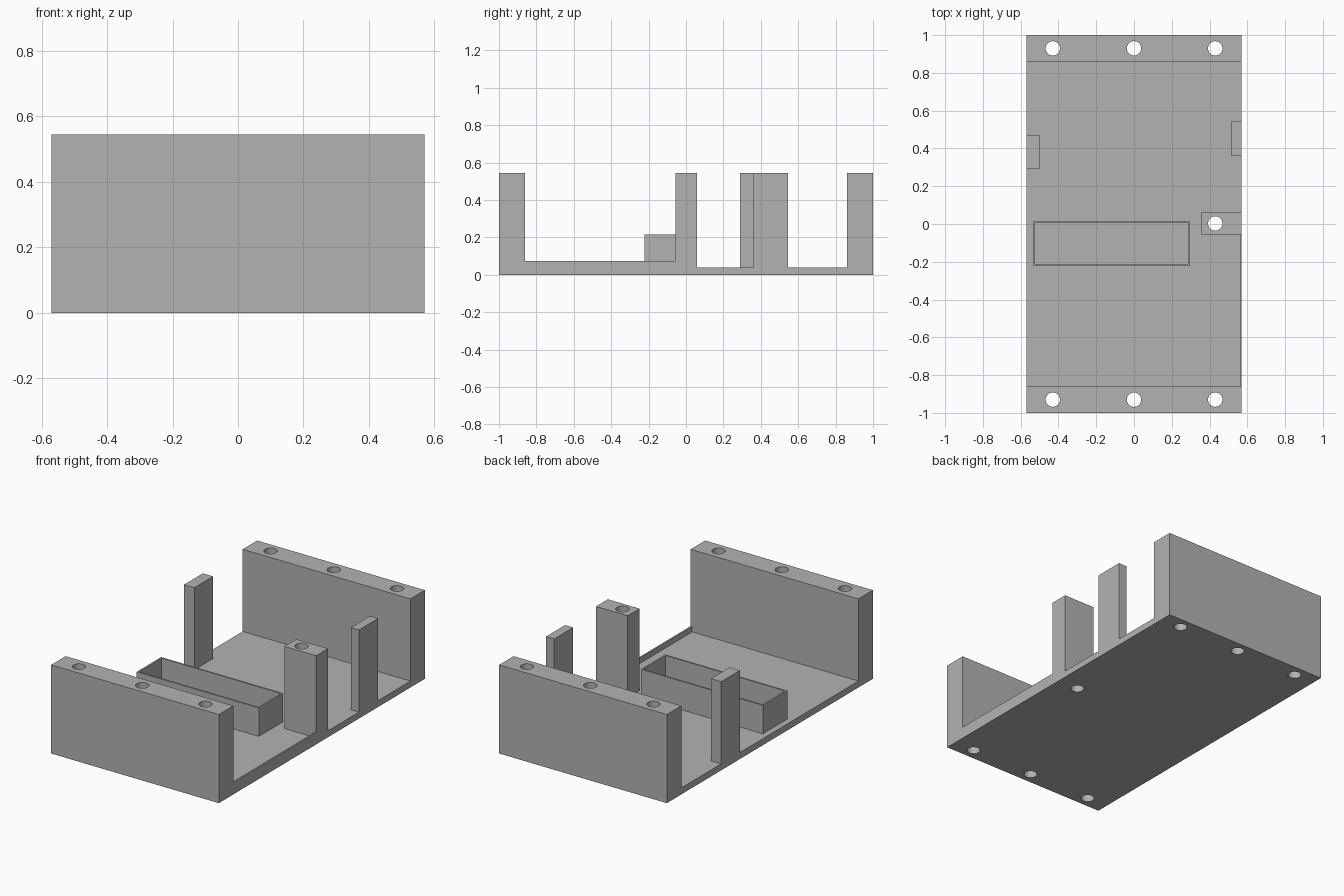
import bpy, bmesh, math
from mathutils import Matrix

cube = bpy.data.objects.get("Cube")
if cube:
    bpy.data.objects.remove(cube, do_unlink=True)

HALF_X, WALL_Y, FLOOR_Z, TOP_Z = 0.57, 0.86, 0.04, 0.545
HOLE_R = 0.038

grey = bpy.data.materials.new("plain grey")
grey.use_nodes = True
grey.diffuse_color = (0.45, 0.45, 0.45, 1)
grey.node_tree.nodes["Principled BSDF"].inputs["Base Color"].default_value = (0.45, 0.45, 0.45, 1)


def make(name, bm):
    bmesh.ops.recalc_face_normals(bm, faces=bm.faces)
    mesh = bpy.data.meshes.new(name)
    bm.to_mesh(mesh)
    bm.free()
    mesh.materials.append(grey)
    obj = bpy.data.objects.new(name, mesh)
    bpy.context.scene.collection.objects.link(obj)
    return obj


def box(name, x0, x1, y0, y1, z0, z1):
    bm = bmesh.new()
    bmesh.ops.create_cube(bm, size=1)
    for v in bm.verts:
        v.co = (x1 if v.co.x > 0 else x0, y1 if v.co.y > 0 else y0, z1 if v.co.z > 0 else z0)
    return make(name, bm)


def combine(target, tool, operation):
    """Join or cut the target with a tool, then drop the tool."""
    mod = target.modifiers.new(operation, "BOOLEAN")
    mod.operation, mod.solver, mod.object = operation, "EXACT", tool
    bpy.context.view_layer.objects.active = target
    bpy.ops.object.modifier_apply(modifier=mod.name)
    bpy.data.objects.remove(tool, do_unlink=True)


# Frame: floor and both end walls as one U profile pushed along x
profile = [(-1, 0), (1, 0), (1, TOP_Z), (WALL_Y, TOP_Z), (WALL_Y, FLOOR_Z),
           (-WALL_Y, FLOOR_Z), (-WALL_Y, TOP_Z), (-1, TOP_Z)]
bm = bmesh.new()
face = bm.faces.new([bm.verts.new((-HALF_X, y, z)) for y, z in profile])
pushed = bmesh.ops.extrude_face_region(bm, geom=[face])["geom"]
bmesh.ops.translate(bm, vec=(2 * HALF_X, 0, 0),
                    verts=[e for e in pushed if isinstance(e, bmesh.types.BMVert)])
frame = make("frame", bm)

# Posts, screw column and low side lip
base = FLOOR_Z / 2
for part in (
    box("right_post", -HALF_X, -0.5, 0.29, 0.472, base, TOP_Z),
    box("left_post", 0.515, HALF_X, 0.36, 0.545, base, TOP_Z),
    box("screw_column", 0.355, HALF_X, -0.055, 0.06, base, TOP_Z),
    box("side_lip", 0.56, HALF_X, -0.87, -0.05, base, 0.073),
):
    combine(frame, part, "UNION")

# Screw holes through the walls and the column
holes = [(x, y) for y in (-0.93, 0.93) for x in (-0.43, 0, 0.43)] + [(0.43, 0.003)]
bm = bmesh.new()
for x, y in holes:
    bmesh.ops.create_cone(bm, cap_ends=True, segments=32, radius1=HOLE_R, radius2=HOLE_R,
                          depth=2, matrix=Matrix.Translation((x, y, 0)))
combine(frame, make("hole_cutter", bm), "DIFFERENCE")

# Merge coplanar seams and smooth only the hole walls
bm = bmesh.new()
bm.from_mesh(frame.data)
bmesh.ops.dissolve_limit(bm, angle_limit=math.radians(1), verts=bm.verts, edges=bm.edges)
bm.to_mesh(frame.data)
bm.free()
bpy.ops.object.select_all(action="DESELECT")
frame.select_set(True)
bpy.context.view_layer.objects.active = frame
bpy.ops.object.shade_smooth_by_angle(angle=math.radians(30))

# Open tray standing on the floor
tray = box("tray", -0.533, 0.297, -0.222, 0.015, FLOOR_Z, 0.215)
combine(tray, box("tray_cutter", -0.523, 0.287, -0.212, 0.005, FLOOR_Z + 0.002, 0.4), "DIFFERENCE")
